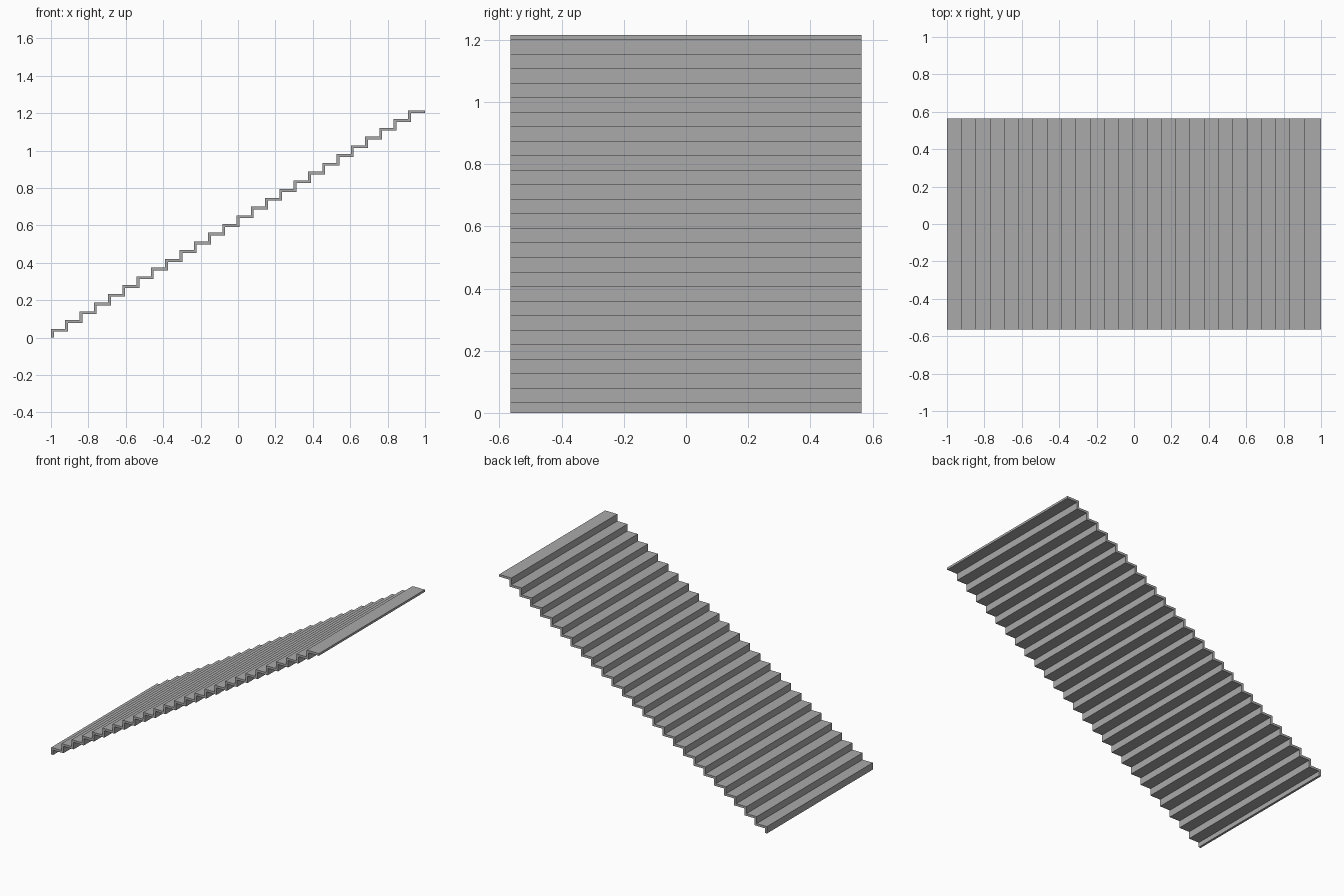
import bpy
import bmesh

cube = bpy.data.objects.get("Cube")
if cube:
    bpy.data.objects.remove(cube, do_unlink=True)

STEPS = 26
THICK = 0.015                    # slab thickness of treads and risers
RUN = (2.0 - THICK) / STEPS
RISE = 1.215 / STEPS
HALF_WIDTH = 0.565

# Grey material
grey = bpy.data.materials.new("plain_grey")
grey.use_nodes = True
colour = (0.4, 0.4, 0.4, 1.0)
grey.diffuse_color = colour
grey.node_tree.nodes["Principled BSDF"].inputs["Base Color"].default_value = colour

# Zigzag side profile: upper line of the steps, then the lower line
upper, lower = [], []
for i in range(STEPS):
    x = -1.0 + i * RUN
    base, top = i * RISE, (i + 1) * RISE
    upper += [(x, base), (x, top)]
    lower += [(x + THICK, base - (THICK if i else 0)), (x + THICK, top - THICK)]
upper.append((1.0, STEPS * RISE))
lower.append((1.0, STEPS * RISE - THICK))

# Folded staircase: strips of quads between the lines, pulled across the width
bm = bmesh.new()


def line(points, y):
    return [bm.verts.new((x, y, z)) for x, z in points]


front_up, front_low = line(upper, -HALF_WIDTH), line(lower, -HALF_WIDTH)
back_up, back_low = line(upper, HALF_WIDTH), line(lower, HALF_WIDTH)


def strip(a, b):
    for i in range(len(a) - 1):
        bm.faces.new((a[i], a[i + 1], b[i + 1], b[i]))


strip(front_up, back_up)         # walking surface
strip(front_low, back_low)       # underside
strip(front_up, front_low)       # side edges
strip(back_up, back_low)
for end in (0, -1):              # bottom and top end caps
    bm.faces.new((front_up[end], back_up[end], back_low[end], front_low[end]))
bmesh.ops.recalc_face_normals(bm, faces=bm.faces)

mesh = bpy.data.meshes.new("staircase")
bm.to_mesh(mesh)
bm.free()
mesh.materials.append(grey)
stairs = bpy.data.objects.new("staircase", mesh)
bpy.context.scene.collection.objects.link(stairs)
